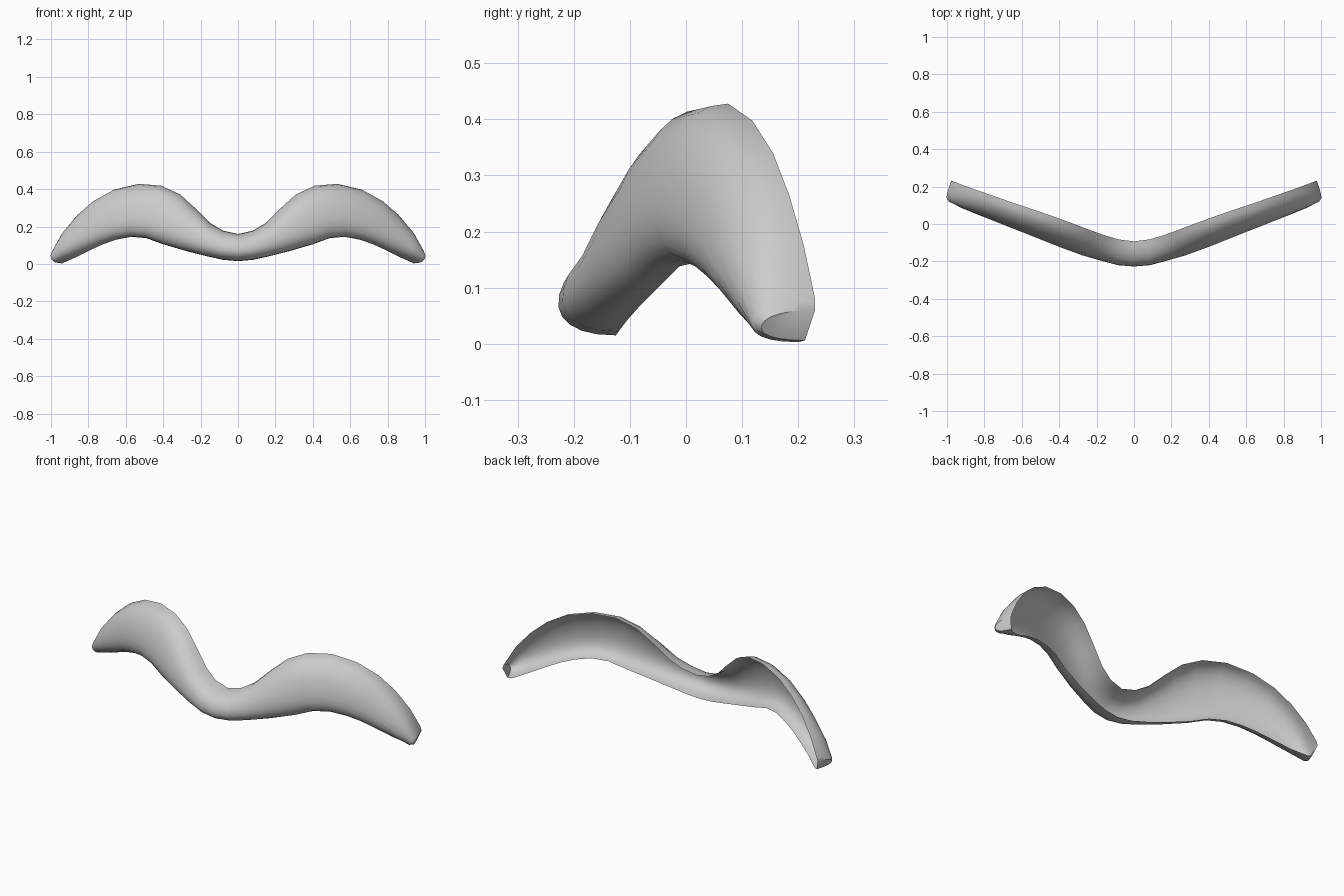
import bpy, bmesh, math
from mathutils import Vector

if "Cube" in bpy.data.objects:
    bpy.data.objects.remove(bpy.data.objects["Cube"])

# stations, centre to tip: top rim (x,y,z), bottom rim (x,y,z), front bulge (x,y)
STATIONS = [
    (0.00, -0.093, 0.160, 0.00, -0.125, 0.015, 0.00, -0.226),
    (0.08, -0.083, 0.178, 0.08, -0.120, 0.022, 0.085, -0.218),
    (0.15, -0.063, 0.220, 0.17, -0.105, 0.042, 0.17, -0.194),
    (0.225, -0.036, 0.295, 0.28, -0.080, 0.070, 0.265, -0.165),
    (0.31, -0.004, 0.372, 0.40, -0.045, 0.105, 0.37, -0.125),
    (0.41, 0.033, 0.418, 0.49, -0.012, 0.138, 0.465, -0.088),
    (0.53, 0.075, 0.428, 0.57, 0.018, 0.145, 0.57, -0.046),
    (0.66, 0.118, 0.398, 0.65, 0.052, 0.130, 0.68, -0.005),
    (0.765, 0.155, 0.340, 0.72, 0.082, 0.106, 0.77, 0.030),
    (0.85, 0.184, 0.265, 0.79, 0.115, 0.074, 0.85, 0.060),
    (0.92, 0.210, 0.175, 0.87, 0.155, 0.034, 0.935, 0.093),
    (0.972, 0.230, 0.080, 0.94, 0.200, 0.003, 0.99, 0.120),
    (0.978, 0.230, 0.060, 0.96, 0.212, 0.006, 1.00, 0.135),
]
SEG = 12


def section(row):
    """Open half-oval from the top rim, round the front, to the bottom rim."""
    top, bottom = Vector(row[0:3]), Vector(row[3:6])
    mid, half = (top + bottom) / 2, (top - bottom) / 2
    push = Vector((row[6], row[7], mid.z)) - mid
    pts = []
    for i in range(SEG + 1):
        a = math.pi * (0.5 - i / SEG)
        s, c = math.sin(a), max(math.cos(a), 0.0)
        pts.append(mid + half * math.copysign(abs(s) ** 0.88, s) + push * c ** 0.88)
    return pts


# open-backed curved shell: lofted right half, then mirrored
bm = bmesh.new()
rings = [[bm.verts.new(p) for p in section(r)] for r in STATIONS]
for a, b in zip(rings, rings[1:]):
    for i in range(SEG):
        bm.faces.new((a[i], a[i + 1], b[i + 1], b[i]))
bm.faces.new(rings[-1])  # blunt tip
geom = bm.verts[:] + bm.edges[:] + bm.faces[:]
bmesh.ops.mirror(bm, geom=geom, axis='X', merge_dist=0.0005)
bmesh.ops.remove_doubles(bm, verts=bm.verts, dist=0.0005)
bmesh.ops.recalc_face_normals(bm, faces=bm.faces)
# outside of the shell faces the front
if sum(f.normal.y * f.calc_area() for f in bm.faces) > 0:
    bmesh.ops.reverse_faces(bm, faces=bm.faces)

mesh = bpy.data.meshes.new("moustache")
bm.to_mesh(mesh)
bm.free()
obj = bpy.data.objects.new("moustache", mesh)
bpy.context.collection.objects.link(obj)
bpy.context.view_layer.objects.active = obj
obj.select_set(True)
bpy.ops.object.shade_smooth_by_angle(angle=math.radians(40))
